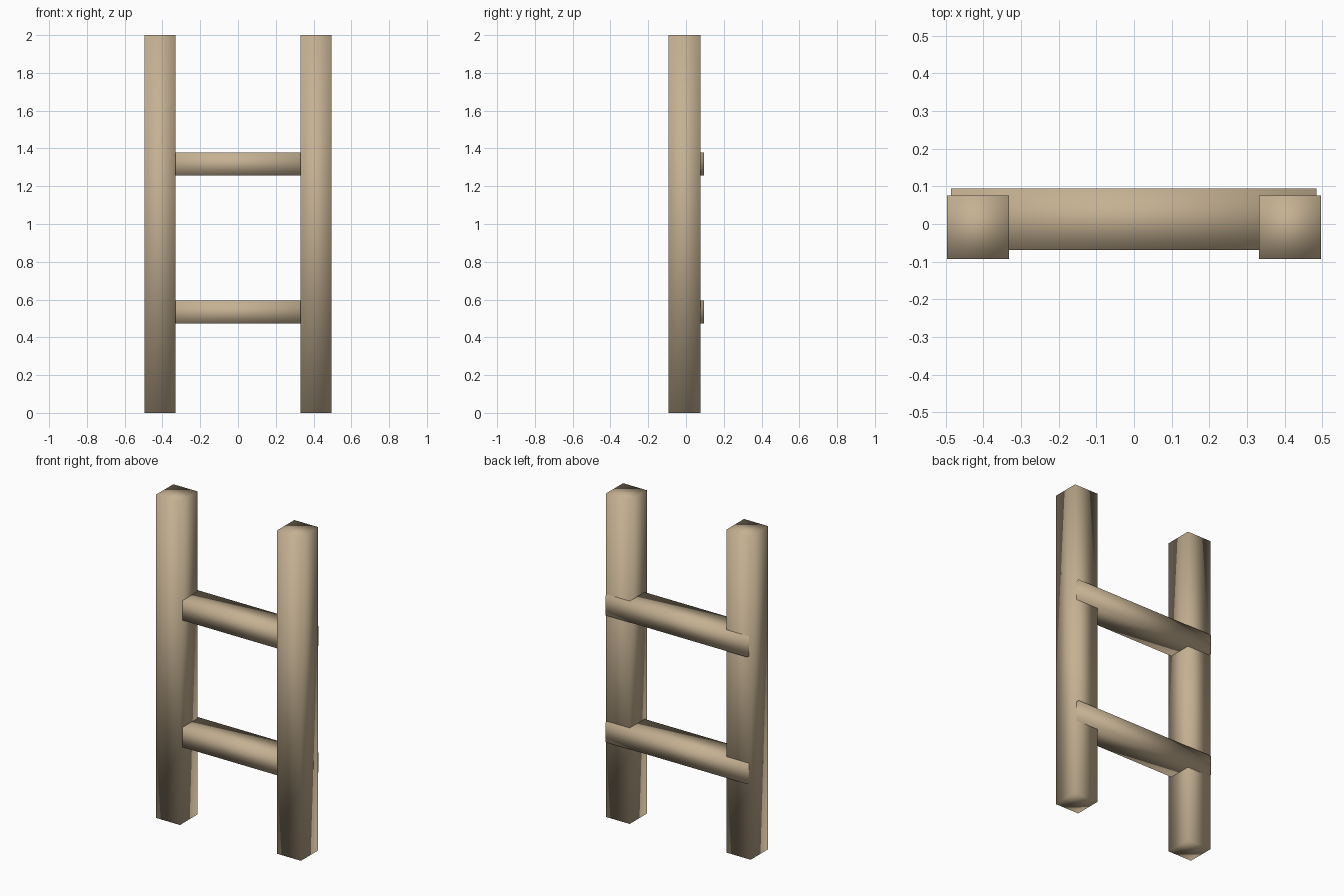
import bpy

if "Cube" in bpy.data.objects:
    bpy.data.objects.remove(bpy.data.objects["Cube"])

wood = bpy.data.materials.new("tan wood")
wood.diffuse_color = (0.56, 0.44, 0.29, 1.0)
wood.use_nodes = True
wood.node_tree.nodes["Principled BSDF"].inputs["Base Color"].default_value = wood.diffuse_color


def beam(name, low, high):
    """Square timber between two corners, with soft shading across its edges."""
    centre = [(a + b) / 2 for a, b in zip(low, high)]
    size = [b - a for a, b in zip(low, high)]
    bpy.ops.mesh.primitive_cube_add(size=1, location=centre)
    obj = bpy.context.object
    obj.name = name
    obj.scale = size
    bpy.ops.object.transform_apply(location=False, rotation=False, scale=True)
    bpy.ops.object.shade_smooth()
    obj.data.materials.append(wood)


# Two upright posts
for name, x in (("left_post", -0.414), ("right_post", 0.414)):
    beam(name, (x - 0.082, -0.093, 0), (x + 0.082, 0.076, 2))

# Two rungs, let into the posts and standing slightly proud at the back
for name, z in (("lower_rung", 0.472), ("upper_rung", 1.257)):
    beam(name, (-0.486, -0.069, z), (0.485, 0.094, z + 0.122))
